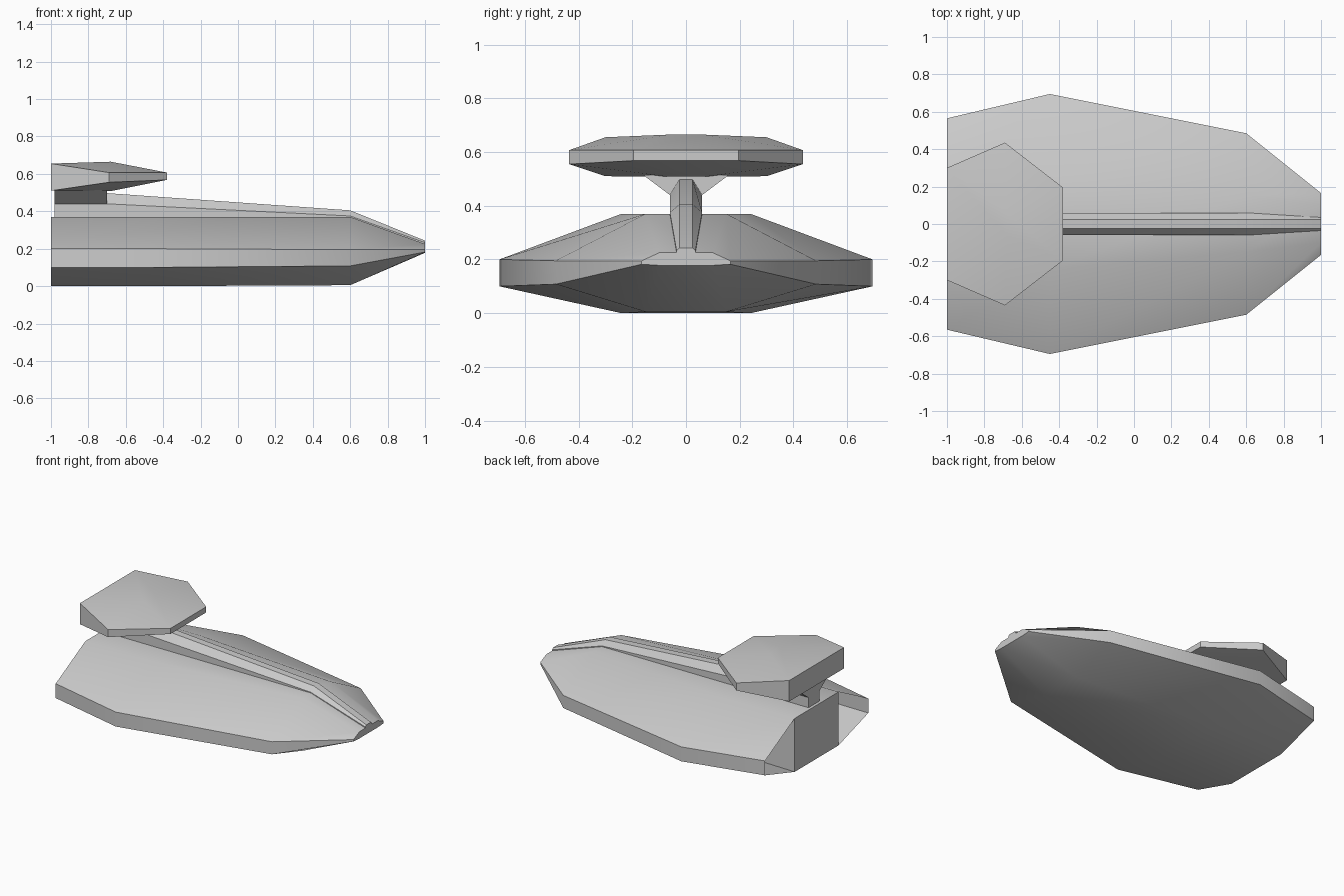
import bpy, bmesh, math
from mathutils import Vector

if "Cube" in bpy.data.objects:
    bpy.data.objects.remove(bpy.data.objects["Cube"])


def finish(bm, name):
    bmesh.ops.recalc_face_normals(bm, faces=bm.faces)
    me = bpy.data.meshes.new(name)
    bm.to_mesh(me)
    bm.free()
    ob = bpy.data.objects.new(name, me)
    bpy.context.collection.objects.link(ob)
    bpy.ops.object.select_all(action='DESELECT')
    ob.select_set(True)
    bpy.context.view_layer.objects.active = ob
    bpy.ops.object.shade_smooth_by_angle(angle=math.radians(30))
    return ob


def mirrored(half):
    """Close a half section (y, z) by mirroring it across y = 0."""
    return half + [(-y, z) for y, z in reversed(half)]


def loft(bm, rings):
    """Skin a list of equally sized rings, leaving the ends open."""
    vs = [[bm.verts.new(p) for p in r] for r in rings]
    for a, b in zip(vs, vs[1:]):
        n = len(a)
        for i in range(n):
            bm.faces.new((a[i], a[(i + 1) % n], b[(i + 1) % n], b[i]))
    return vs


def x_rings(sections):
    return [[(x, y, z) for y, z in mirrored(half)] for x, half in sections]


# Main hull: stations from stern to nose
bm = bmesh.new()
rings = loft(bm, x_rings([
    (-1.0, [(.24, .37), (.565, .20), (.565, .10), (.24, 0)]),
    (-.45, [(.24, .37), (.695, .20), (.695, .10), (.24, 0)]),
    (.60, [(.15, .37), (.485, .195), (.485, .108), (.15, .005)]),
    (1.0, [(.10, .225), (.165, .195), (.165, .182), (.10, .178)]),
]))
bm.faces.new(rings[-1])
s = rings[0]
bm.faces.new((s[0], s[3], s[4], s[7]))
bays = [bm.faces.new(s[0:4]), bm.faces.new(s[4:8])]
# Open engine bays either side of the stern block
bmesh.ops.recalc_face_normals(bm, faces=bm.faces)
bmesh.ops.inset_individual(bm, faces=bays, thickness=.012)
for f in bays:
    bmesh.ops.translate(bm, verts=f.verts[:], vec=(.35, 0, 0))
finish(bm, "hull")

# Dorsal spine
bm = bmesh.new()
rings = loft(bm, x_rings([
    (-.70, [(.025, .497), (.06, .44), (.06, .36)]),
    (.60, [(.025, .405), (.06, .375), (.06, .35)]),
    (1.0, [(.025, .243), (.035, .232), (.035, .215)]),
]))
bm.faces.new(rings[0])
bm.faces.new(rings[-1])
finish(bm, "dorsal_spine")

# Neck flaring up to the bridge
bm = bmesh.new()
rings = loft(bm, [[(-.98, -w, z), (-.70, -w, z), (-.70, w, z), (-.98, w, z)]
                  for w, z in [(.06, .36), (.06, .44), (.16, .515)]])
bm.faces.new(rings[0])
bm.faces.new(rings[-1])
finish(bm, "bridge_neck")

# Faceted bridge pod
bm = bmesh.new()
for x, y, lo, hi in [(-1, .30, .51, .655), (-.69, .435, .555, .607),
                     (-.68, .06, .508, .665), (-.38, .195, .568, .607)]:
    for side in (-1, 1):
        for z in (lo, hi):
            bm.verts.new((x, side * y, z))
bmesh.ops.convex_hull(bm, input=bm.verts)
finish(bm, "bridge_pod")
